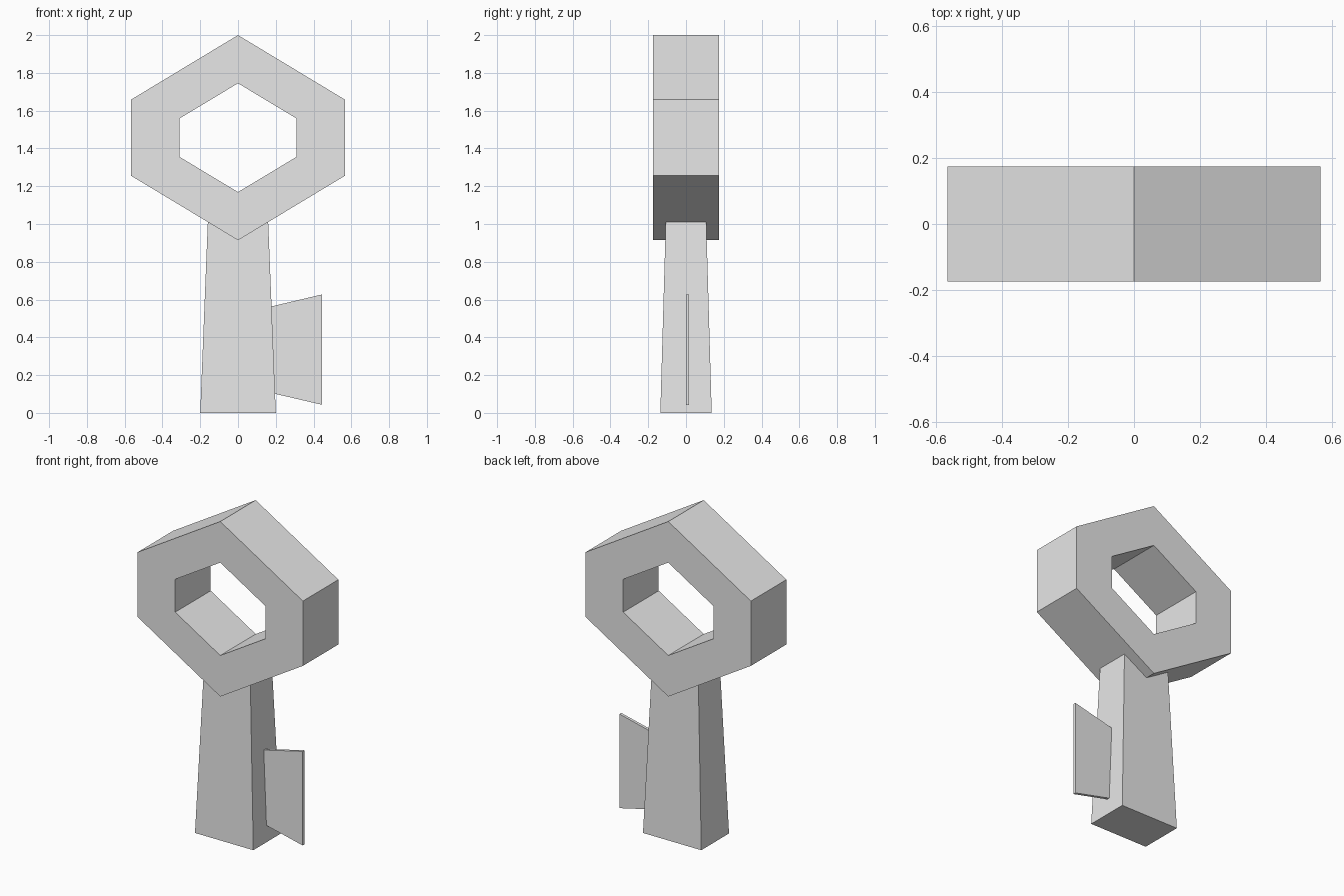
import bpy
import bmesh

if "Cube" in bpy.data.objects:
    bpy.data.objects.remove(bpy.data.objects["Cube"])

metal = bpy.data.materials.new("plain_grey")
metal.diffuse_color = (0.8, 0.8, 0.8, 1)
metal.use_nodes = True
metal.node_tree.nodes["Principled BSDF"].inputs["Base Color"].default_value = metal.diffuse_color


def make_object(name, bm):
    bmesh.ops.recalc_face_normals(bm, faces=bm.faces)
    mesh = bpy.data.meshes.new(name)
    bm.to_mesh(mesh)
    bm.free()
    mesh.materials.append(metal)
    obj = bpy.data.objects.new(name, mesh)
    bpy.context.collection.objects.link(obj)
    return obj


def bridge_loops(bm, loops):
    """Join each closed loop of vertices to the next with quads."""
    for a, b in zip(loops, loops[1:]):
        n = len(a)
        for i in range(n):
            j = (i + 1) % n
            bm.faces.new((a[i], a[j], b[j], b[i]))


def hexagon(bm, half_width, half_side, half_height, y, centre_z=1.457):
    """Pointed-top hexagon in the xz plane."""
    pts = [(0, half_height), (half_width, half_side), (half_width, -half_side),
           (0, -half_height), (-half_width, -half_side), (-half_width, half_side)]
    return [bm.verts.new((x, y, centre_z + z)) for x, z in pts]


# Hexagonal bow with a hexagonal opening
bm = bmesh.new()
outer = (0.567, 0.201, 0.543)
inner = (0.309, 0.102, 0.288)
d = 0.174
loops = [hexagon(bm, *outer, -d), hexagon(bm, *outer, d),
         hexagon(bm, *inner, d), hexagon(bm, *inner, -d)]
bridge_loops(bm, loops + loops[:1])
make_object("key_bow", bm)

# Tapered shaft, its top buried in the bow
bm = bmesh.new()
rings = [[bm.verts.new((sx * hx, sy * hy, z))
          for sx, sy in ((-1, -1), (1, -1), (1, 1), (-1, 1))]
         for hx, hy, z in ((0.2, 0.136, 0), (0.157, 0.105, 1.08))]
bridge_loops(bm, rings)
bm.faces.new(rings[0])
bm.faces.new(rings[1])
make_object("key_shaft", bm)

# Thin flared tooth on the right of the shaft
bm = bmesh.new()
profile = [(0.17, 0.107), (0.445, 0.043), (0.445, 0.627), (0.17, 0.562)]
sides = [[bm.verts.new((x, y, z)) for x, z in profile] for y in (-0.001, 0.017)]
bridge_loops(bm, sides)
for loop in sides:
    bm.faces.new(loop)
make_object("key_tooth", bm)
